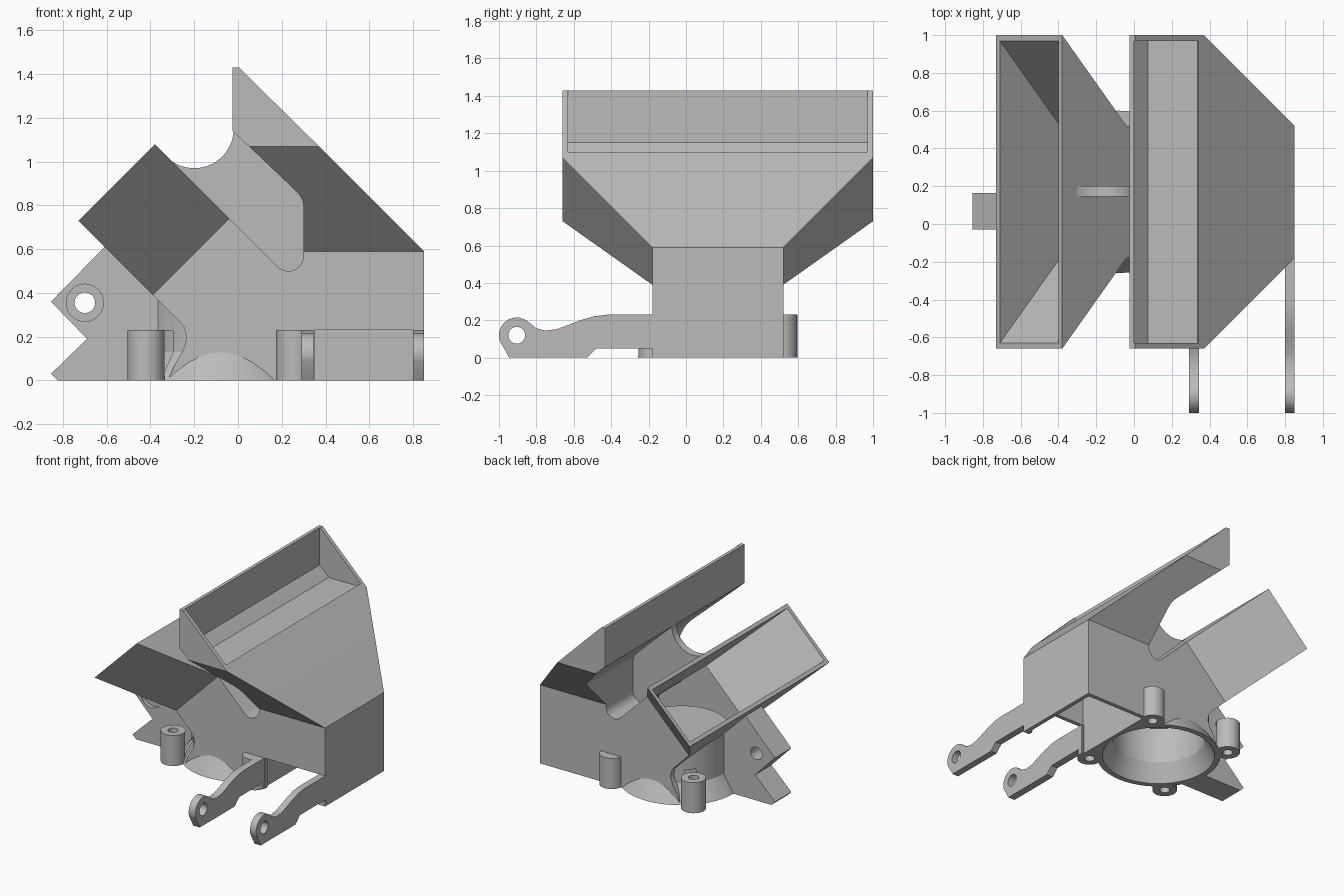
import bpy, bmesh
from math import cos, sin, radians
from mathutils import Matrix, Vector

cube = bpy.data.objects.get("Cube")
if cube:
    bpy.data.objects.remove(cube, do_unlink=True)

grey = bpy.data.materials.new("plain grey")
grey.use_nodes = True
grey.diffuse_color = (0.5, 0.5, 0.5, 1)
grey.node_tree.nodes["Principled BSDF"].inputs["Base Color"].default_value = (0.5, 0.5, 0.5, 1)


def finish(bm, name):
    bmesh.ops.recalc_face_normals(bm, faces=bm.faces)
    mesh = bpy.data.meshes.new(name)
    bm.to_mesh(mesh)
    bm.free()
    mesh.materials.append(grey)
    ob = bpy.data.objects.new(name, mesh)
    bpy.context.collection.objects.link(ob)
    return ob


def prism(name, pts, lo, hi, axis="y"):
    """Extrude a side profile; lo and hi are numbers or functions of the profile point."""
    bm = bmesh.new()
    rings = []
    for end in (lo, hi):
        ring = []
        for a, b in pts:
            d = end(a, b) if callable(end) else end
            ring.append(bm.verts.new((a, d, b) if axis == "y" else (d, a, b)))
        bm.faces.new(ring)
        rings.append(ring)
    for i in range(len(pts)):
        j = (i + 1) % len(pts)
        bm.faces.new((rings[0][i], rings[0][j], rings[1][j], rings[1][i]))
    return finish(bm, name)


def cone(name, centre, r1, r2, length, axis="z", segments=48):
    """Round part starting at centre and running along an axis."""
    bm = bmesh.new()
    bmesh.ops.create_cone(bm, cap_ends=True, segments=segments, radius1=r1, radius2=r2, depth=length)
    bmesh.ops.translate(bm, verts=bm.verts, vec=(0, 0, length / 2))
    if axis != "z":
        turn = Matrix.Rotation(radians(90), 3, "Y" if axis == "x" else "X")
        bmesh.ops.rotate(bm, verts=bm.verts, matrix=turn)
        if axis == "y":
            bmesh.ops.scale(bm, verts=bm.verts, vec=(1, -1, 1))
    bmesh.ops.translate(bm, verts=bm.verts, vec=centre)
    return finish(bm, name)


def combine(target, others, operation):
    for other in others:
        mod = target.modifiers.new("combine", "BOOLEAN")
        mod.operation, mod.solver, mod.object = operation, "EXACT", other
        bpy.context.view_layer.objects.active = target
        bpy.ops.object.modifier_apply(modifier=mod.name)
        bpy.data.objects.remove(other, do_unlink=True)


def arc(cx, cz, r, start, end, steps):
    angles = [radians(start + (end - start) * i / steps) for i in range(steps + 1)]
    return [(cx + r * cos(a), cz + r * sin(a)) for a in angles]


def smooth(ob):
    bpy.ops.object.select_all(action="DESELECT")
    ob.select_set(True)
    bpy.context.view_layer.objects.active = ob
    bpy.ops.object.shade_smooth_by_angle(angle=radians(25))


# Front and back faces of the ducts taper from the wide mouth to the body
FRONT, BACK, WIDE_FRONT, WIDE_BACK, WALL = -0.18, 0.52, -0.66, 1.0, 0.03


def taper(kind, inset=0.0):
    def amount(x, z):
        return 1.07 - z if kind == "upright" else (x - z + 1.46) / 0.68 * 0.48
    return (lambda x, z: WIDE_FRONT + inset + amount(x, z),
            lambda x, z: WIDE_BACK - inset - amount(x, z))


cx, cy, reach = -0.08, 0.17, 0.34

# Central body, straight from front to back
body = prism("duct_body", [(-0.39, 0.39), (-0.04, 0.74)] + arc(0.23, 0.57, 0.07, 225, 360, 10)
             + [(0.30, 0.59), (0.85, 0.59), (0.85, 0), (-0.32, 0), (-0.29, 0.07), (-0.25, 0.14),
                (-0.235, 0.19), (-0.245, 0.24), (-0.27, 0.27)], FRONT, BACK)

# Upright duct, angled duct and round throat
solids = [
    prism("upright_mouth", [(-0.025, 1.43), (0.005, 1.43), (0.37, 1.07), (0.05, 1.07), (-0.025, 1.14)],
          WIDE_FRONT, WIDE_BACK),
    prism("upright_taper", [(0.05, 1.07), (0.37, 1.07), (0.85, 0.59), (0.30, 0.59)]
          + arc(0.20, 0.79, 0.10, 0, 45, 6), *taper("upright")),
    prism("angled_duct", [(-0.38, 1.08), (-0.73, 0.73), (-0.39, 0.39), (-0.04, 0.74)], *taper("angled")),
    cone("throat", (cx, cy, 0), 0.35, 0.35, 0.42),
    cone("throat_flare", (cx, cy, 0), 0.43, 0.34, 0.145),
    prism("side_bracket", [(-0.61, 0.61), (-0.855, 0.36), (-0.69, 0.19), (-0.855, 0.03), (-0.825, 0),
                           (-0.3, 0), (-0.3, 0.3)], -0.03, 0.165),
]
# Screw bosses with short necks to the throat
cuts = []
for sx in (-1, 1):
    for sy in (-1, 1):
        px, py = cx + sx * reach, cy + sy * reach
        solids.append(cone("boss", (px, py, 0), 0.085, 0.085, 0.23, segments=32))
        if sx < 0:
            bm = bmesh.new()
            bmesh.ops.create_cube(bm, size=1)
            bmesh.ops.scale(bm, verts=bm.verts, vec=(0.14, 0.08, 0.229))
            bmesh.ops.rotate(bm, verts=bm.verts, matrix=Matrix.Rotation(radians(45 * sx * sy), 3, "Z"))
            mid = Vector((px - sx * 0.075, py - sy * 0.075, 0.1145))
            bmesh.ops.translate(bm, verts=bm.verts, vec=mid)
            solids.append(finish(bm, "boss_neck"))
        cuts.append(cone("boss_hole", (px, py, -0.1), 0.035, 0.035, 0.4 if sx < 0 else 0.25, segments=24))
combine(body, solids, "UNION")

# Hollow insides, outlet and screw holes
inner_front, inner_back = FRONT + WALL, BACK - WALL
cuts += [
    prism("mouth_cavity", [(0, 1.15), (0.08, 1.07), (0.34, 1.07), (0.34, 1.6), (0, 1.6)],
          WIDE_FRONT + WALL, WIDE_BACK - WALL),
    prism("taper_cavity", [(0.075, 1.075), (0.335, 1.075), (0.82, 0.59), (0.335, 0.59), (0.335, 0.815)],
          *taper("upright", WALL)),
    prism("outlet_cavity", [(0.335, 0.595), (0.815, 0.595), (0.82, 0.58), (0.82, -0.1), (0.335, -0.1)],
          inner_front, inner_back),
    prism("front_outlet", [(0.35, 0.23), (0.80, 0.23), (0.80, -0.1), (0.35, -0.1)], -0.3, 0),
    prism("angled_cavity", [(-0.45, 1.11), (-0.76, 0.80), (-0.365, 0.405), (-0.055, 0.715)],
          *taper("angled", WALL)),
    prism("body_cavity", [(-0.37, 0.41), (-0.06, 0.72), (0.2, 0.46), (0.25, 0.4), (0.25, 0.26), (-0.22, 0.26)],
          inner_front, inner_back),
    cone("throat_bore", (cx, cy, -0.1), 0.32, 0.32, 0.5),
    cone("throat_mouth", (cx, cy, -0.01), 0.395, 0.315, 0.15),
    cone("bracket_hole", (-0.70, -0.2, 0.355), 0.047, 0.047, 0.6, "y", 32),
    cone("bracket_recess", (-0.70, -0.2, 0.355), 0.085, 0.085, 0.2, "y", 32),
]
combine(body, cuts, "DIFFERENCE")
smooth(body)

# Thin web bridging the two ducts
web = prism("duct_web", arc(-0.2, 1.15, 0.18, 235, 357, 16)
            + [(0.05, 1.08), (0.28, 0.85), (0.315, 0.79), (0.315, 0.55), (0.25, 0.49), (0.2, 0.49),
               (-0.05, 0.73), (-0.31, 0.99)], 0.145, 0.2)
smooth(web)

# Hinge arms reaching forward
arm_profile = ([(-0.14, 0), (-0.18, 0.05), (-0.48, 0.05), (-0.53, 0), (-0.945, 0)]
               + arc(-0.905, 0.12, 0.095, 200, 45, 16)
               + [(-0.80, 0.157), (-0.75, 0.145), (-0.69, 0.153), (-0.63, 0.175), (-0.56, 0.202),
                  (-0.49, 0.222), (-0.42, 0.23), (-0.14, 0.23)])
for name, x0, x1 in (("right_arm", 0.29, 0.345), ("left_arm", 0.80, 0.851)):
    arm = prism(name, arm_profile, x0, x1, "x")
    combine(arm, [cone("arm_hole", (x0 - 0.1, -0.905, 0.12), 0.045, 0.045, 0.3, "x", 32)], "DIFFERENCE")
    smooth(arm)
